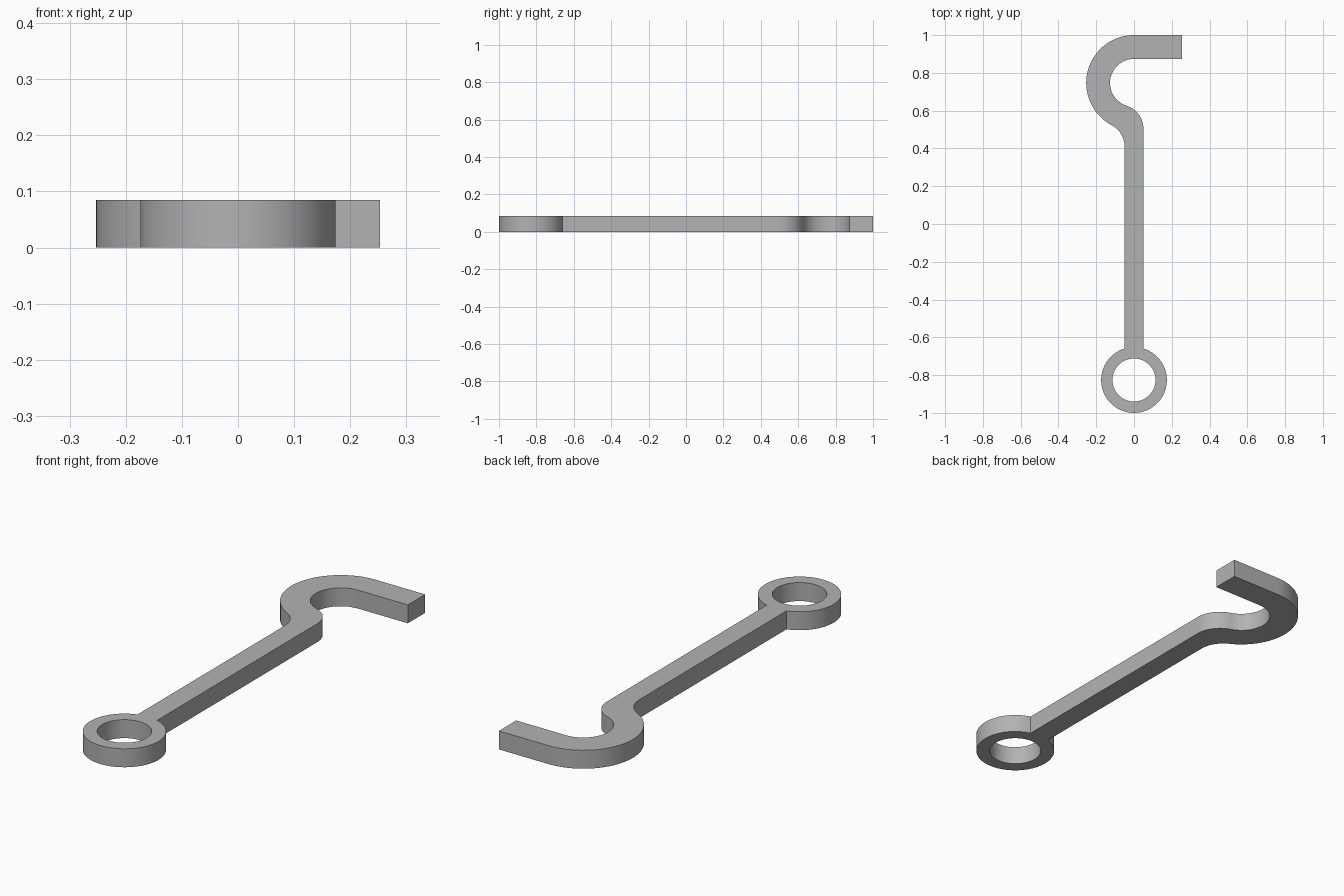
import bpy, bmesh
from math import cos, sin, pi, sqrt, atan2, radians

cube = bpy.data.objects.get("Cube")
if cube:
    bpy.data.objects.remove(cube, do_unlink=True)

# Main dimensions
THICK = 0.085
HALF_STEM = 0.05
HOOK_Y, HOOK_OUT, HOOK_IN = 0.747, 0.253, 0.127
TIP_X = 0.253
RING_Y, RING_OUT, RING_IN = -0.826, 0.174, 0.114
FILLET = 0.128


def arc(cx, cy, r, start, end, steps):
    """Points along an arc, both ends included."""
    return [(cx + r * cos(start + (end - start) * i / steps),
             cy + r * sin(start + (end - start) * i / steps)) for i in range(steps + 1)]


def blend(edge_x, hook_r):
    """Centre of the bend tangent to a stem edge and a hook circle, and the contact angle."""
    cx = edge_x - FILLET
    cy = HOOK_Y - sqrt((hook_r + FILLET) ** 2 - cx ** 2)
    return cx, cy, atan2(HOOK_Y - cy, -cx)


# Outline, counter-clockwise from the right side of the eye
gap = atan2(HALF_STEM, sqrt(RING_OUT ** 2 - HALF_STEM ** 2))
rx, ry, ra = blend(HALF_STEM, HOOK_IN)
lx, ly, la = blend(-HALF_STEM, HOOK_OUT)
outline = arc(0, RING_Y, RING_OUT, pi / 2 + gap, 2.5 * pi - gap, 56)
outline += arc(rx, ry, FILLET, 0, ra, 14)
outline += arc(0, HOOK_Y, HOOK_IN, pi + ra, pi / 2, 32)[1:]
outline += [(TIP_X, HOOK_Y + HOOK_IN), (TIP_X, HOOK_Y + HOOK_OUT)]
outline += arc(0, HOOK_Y, HOOK_OUT, pi / 2, pi + la, 40)
outline += arc(lx, ly, FILLET, la, 0, 14)[1:]
eye_hole = arc(0, RING_Y, RING_IN, 0, 2 * pi, 56)[:-1]

# Fill the flat shape around the eye hole, then extrude it
bm = bmesh.new()
edges = []
for loop in (outline, eye_hole):
    verts = [bm.verts.new((x, y, 0)) for x, y in loop]
    edges += [bm.edges.new((a, b)) for a, b in zip(verts, verts[1:] + verts[:1])]
bmesh.ops.triangle_fill(bm, edges=edges, use_beauty=True, normal=(0, 0, 1))
top = bmesh.ops.extrude_face_region(bm, geom=bm.faces[:], use_keep_orig=True)
bmesh.ops.translate(bm, vec=(0, 0, THICK),
                    verts=[g for g in top["geom"] if isinstance(g, bmesh.types.BMVert)])
bmesh.ops.recalc_face_normals(bm, faces=bm.faces[:])
mesh = bpy.data.meshes.new("hook_latch")
bm.to_mesh(mesh)
bm.free()
latch = bpy.data.objects.new("hook_latch", mesh)
bpy.context.collection.objects.link(latch)

# Plain grey metal
grey = bpy.data.materials.new("grey_metal")
grey.use_nodes = True
colour = (0.45, 0.45, 0.45, 1)
grey.diffuse_color = colour
grey.node_tree.nodes["Principled BSDF"].inputs["Base Color"].default_value = colour
mesh.materials.append(grey)

# Smooth curved walls with crisp rims
bpy.ops.object.select_all(action="DESELECT")
latch.select_set(True)
bpy.context.view_layer.objects.active = latch
bpy.ops.object.shade_smooth_by_angle(angle=radians(30))
